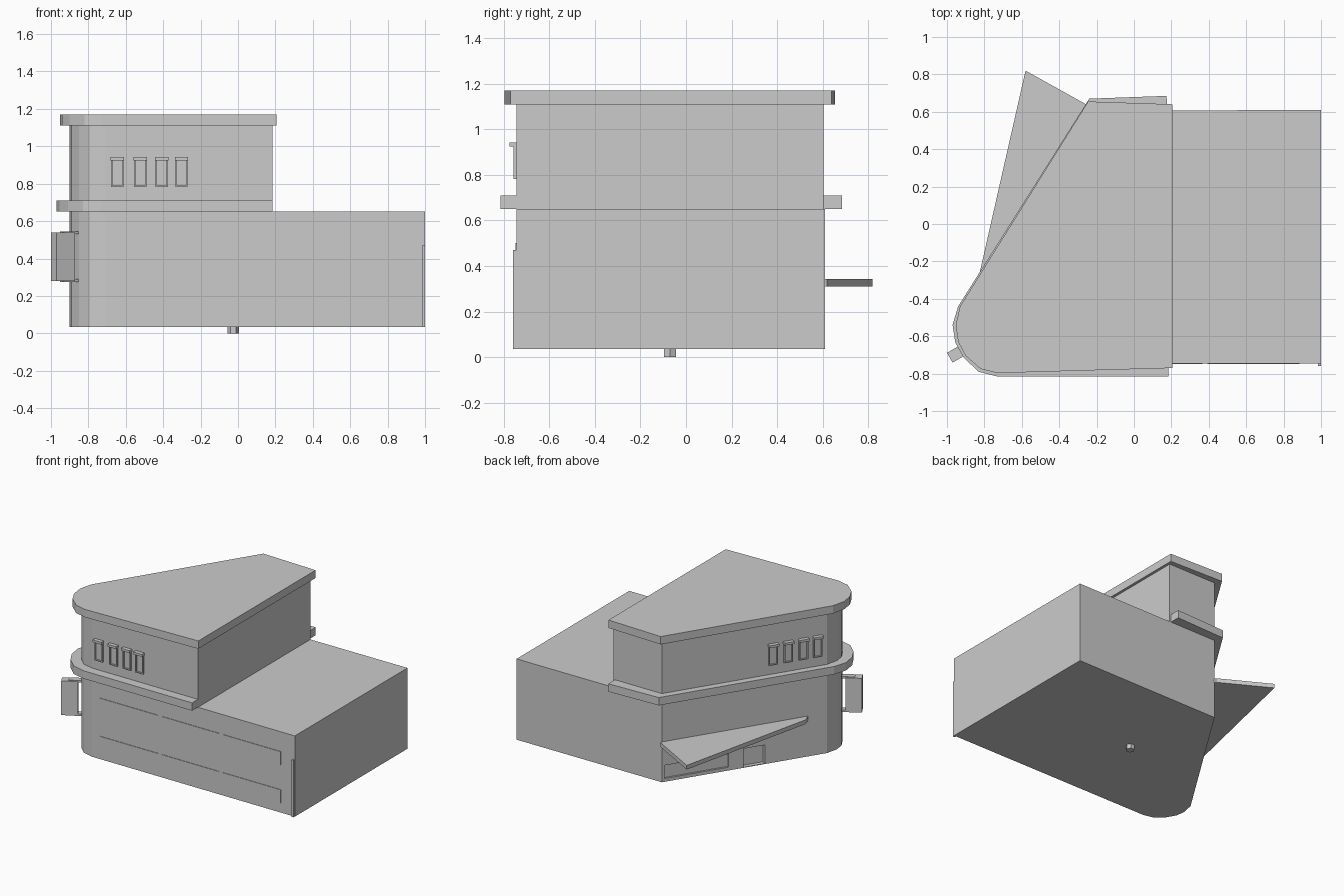
import bpy, bmesh, math
from mathutils import Vector, Matrix

if "Cube" in bpy.data.objects:
    bpy.data.objects.remove(bpy.data.objects["Cube"])


def prism(name, pts, z0, z1):
    """Extrude a plan outline from z0 to z1."""
    bm = bmesh.new()
    f = bm.faces.new([bm.verts.new((x, y, z0)) for x, y in pts])
    up = bmesh.ops.extrude_face_region(bm, geom=[f])["geom"]
    bmesh.ops.translate(bm, vec=(0, 0, z1 - z0),
                        verts=[v for v in up if isinstance(v, bmesh.types.BMVert)])
    bmesh.ops.recalc_face_normals(bm, faces=bm.faces)
    me = bpy.data.meshes.new(name)
    bm.to_mesh(me)
    bm.free()
    ob = bpy.data.objects.new(name, me)
    bpy.context.collection.objects.link(ob)
    return ob


def wall_box(name, origin, along, out, a, d, z):
    """Box on a wall: a = range along it, d = range outwards, z = heights."""
    o, u, n = Vector(origin), Vector(along), Vector(out)
    pts = [o + u * s + n * t for s, t in
           ((a[0], d[0]), (a[1], d[0]), (a[1], d[1]), (a[0], d[1]))]
    return prism(name, pts, *z)


def cut(ob, cutter):
    m = ob.modifiers.new("recess", "BOOLEAN")
    m.object, m.operation, m.solver = cutter, "DIFFERENCE", "EXACT"
    cutter.hide_render = True
    cutter.hide_set(True)


# Wall plan: rounded front-left corner and a diagonal left wall
corner = (-0.22, 0.605)
nose = [(-0.71, -0.745), (-0.79, -0.725), (-0.85, -0.67), (-0.89, -0.60),
        (-0.90, -0.53), (-0.88, -0.44)]
lower = prism("lower_storey", [(1, -0.745)] + nose + [corner, (1, 0.61)], 0.035, 0.65)
prism("upper_storey", [(0.185, -0.745)] + nose + [corner, (0.185, 0.605)], 0.64, 1.12)

# Overhanging ledge and flat roof
prism("middle_ledge", [(0.184, -0.815), (-0.73, -0.815), (-0.83, -0.79), (-0.91, -0.715),
                       (-0.955, -0.635), (-0.97, -0.54), (-0.94, -0.44),
                       (-0.24, 0.67), (0.175, 0.685)], 0.65, 0.71)
prism("roof_slab", [(0.205, -0.77), (-0.73, -0.797), (-0.82, -0.775), (-0.90, -0.705),
                    (-0.94, -0.63), (-0.953, -0.54), (-0.93, -0.44),
                    (-0.245, 0.655), (0.205, 0.64)], 1.11, 1.17)

# Wall frames: origin, direction along, direction outwards
front = ((0, -0.745), (1, 0), (0, -1))
d = (Vector(nose[-1]) - Vector(corner)).normalized()
side = (corner, tuple(d), (d.y, -d.x))

# Upper windows on both long walls: raised frame, pane and hood
for label, wall, centres in (("front", front, (-0.645, -0.522, -0.408, -0.302)),
                             ("side", side, (0.83, 0.943, 1.057, 1.165))):
    for i, c in enumerate(centres):
        n = f"{label}_window_{i + 1}"
        wall_box(n + "_pane", *wall, (c - 0.028, c + 0.028), (-0.01, 0.004), (0.79, 0.93))
        for k, s in enumerate((-1, 1)):
            x = c + s * 0.029
            wall_box(f"{n}_jamb_{k}", *wall, (x - 0.004, x + 0.004), (-0.01, 0.013), (0.785, 0.93))
        wall_box(n + "_sill", *wall, (c - 0.033, c + 0.033), (-0.01, 0.013), (0.782, 0.79))
        wall_box(n + "_hood", *wall, (c - 0.036, c + 0.036), (-0.01, 0.03), (0.925, 0.943))

# Long shallow window bands on the front
for r, z in enumerate((0.11, 0.40)):
    for i in range(3):
        x = -0.64 + 0.517 * i
        wall_box(f"front_band_{r}_{i}", *front, (x, x + 0.49), (-0.01, 0.004), (z, z + 0.10))

# Corner strip
wall_box("corner_strip", *front, (0.983, 0.999), (-0.01, 0.014), (0.035, 0.47))

# Entrance recesses under the canopy
cut(lower, wall_box("door_cutter", *side, (0.61, 0.77), (-0.03, 0.05), (0.04, 0.18)))
cut(lower, wall_box("shop_window_cutter", *side, (0.02, 0.50), (-0.015, 0.05), (0.06, 0.16)))

# Triangular canopy
prism("entrance_canopy", [(-0.58, 0.82), (-0.22, 0.62), (-0.21, 0.58), (-0.80, -0.33),
                          (-0.825, -0.26)], 0.31, 0.342)

# Projecting sign box on the rounded corner, with brackets
sign = ((-0.985, -0.715), (0.866, 0.5), (0.5, -0.866))
wall_box("sign_box", *sign, (0, 0.115), (-0.03, 0.03), (0.28, 0.54))
for k, z in enumerate((0.275, 0.53)):
    wall_box(f"sign_bracket_{k}", *sign, (0.05, 0.17), (-0.022, 0.022), (z, z + 0.015))

# Locating peg underneath
peg = [(-0.025 + 0.031 * math.cos(i * math.pi / 3), -0.07 + 0.031 * math.sin(i * math.pi / 3))
       for i in range(6)]
prism("base_peg", peg, 0.0, 0.04)
